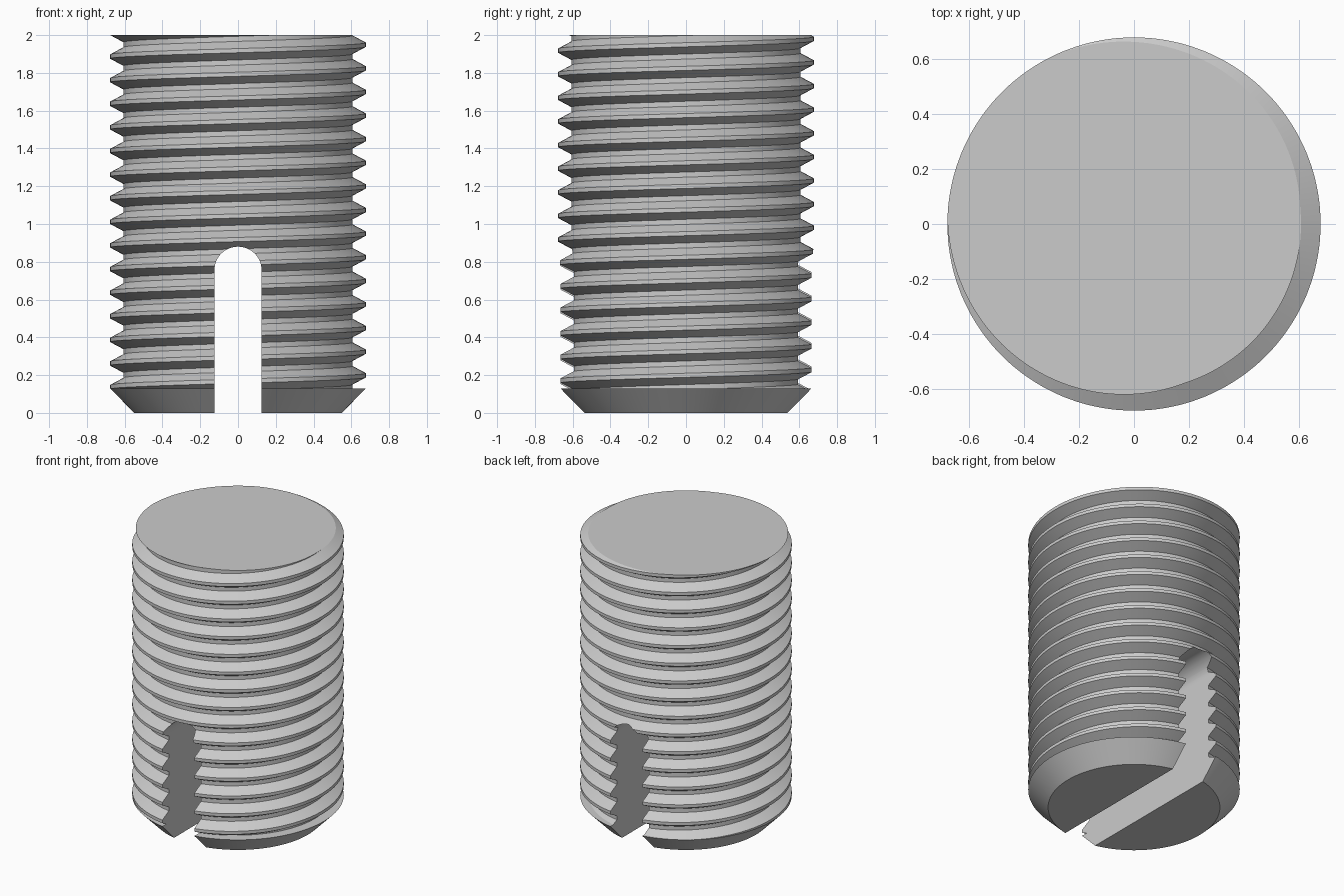
import bpy
import bmesh
from math import pi, cos, sin, floor, radians

cube = bpy.data.objects.get("Cube")
if cube:
    bpy.data.objects.remove(cube, do_unlink=True)

HEIGHT, CONE_TOP = 2.0, 0.13
CREST_R, ROOT_R, TIP_R = 0.677, 0.606, 0.55
PITCH, CREST, FLANK, ROOT = 0.125, 0.022, 0.038, 0.027
SEGMENTS = 144
SLOT_HALF, SLOT_TOP = 0.125, 0.88

steel = bpy.data.materials.new("plain grey steel")
steel.use_nodes = True
colour = (0.6, 0.6, 0.6, 1)
steel.diffuse_color = colour
steel.node_tree.nodes["Principled BSDF"].inputs["Base Color"].default_value = colour


def make_object(name, bm):
    bmesh.ops.recalc_face_normals(bm, faces=bm.faces)
    mesh = bpy.data.meshes.new(name)
    bm.to_mesh(mesh)
    bm.free()
    mesh.materials.append(steel)
    obj = bpy.data.objects.new(name, mesh)
    bpy.context.collection.objects.link(obj)
    return obj


def crest_edge(angle):
    """Height of the upper edge of the top crest, climbing one pitch per turn."""
    return HEIGHT + PITCH * (angle / (2 * pi) - 115 / 360)


def thread_radius(angle, z):
    depth = (crest_edge(angle) - z) / PITCH
    d = (depth - floor(depth + 1e-7)) * PITCH
    if d <= CREST:
        t = 0
    elif d <= CREST + FLANK:
        t = (d - CREST) / FLANK
    elif d <= CREST + FLANK + ROOT:
        t = 1
    else:
        t = (PITCH - d) / FLANK
    return CREST_R + (ROOT_R - CREST_R) * t


# Threaded stud: one profile column per angle, with the thread cut off at both ends
def column(angle):
    points = [(0, 0), (TIP_R, 0), (CREST_R, CONE_TOP)]
    for turn in range(-17, 3):
        base = crest_edge(angle) + turn * PITCH
        for drop in (CREST + FLANK + ROOT, CREST + FLANK, CREST, 0):
            z = min(max(base - drop, CONE_TOP), HEIGHT)
            points.append((thread_radius(angle, z), z))
    return points + [(0, HEIGHT)]


bm = bmesh.new()
columns = []
for i in range(SEGMENTS + 1):
    a = 2 * pi * i / SEGMENTS
    columns.append([bm.verts.new((r * cos(a), r * sin(a), z)) for r, z in column(a)])
for left, right in zip(columns, columns[1:]):
    for j in range(len(left) - 1):
        bm.faces.new((left[j], right[j], right[j + 1], left[j + 1]))
bmesh.ops.remove_doubles(bm, verts=bm.verts, dist=0.00005)
bmesh.ops.dissolve_degenerate(bm, edges=bm.edges, dist=0.00001)
stud = make_object("threaded_stud", bm)

# Round-topped slot running through from front to back
outline = [(-SLOT_HALF, -0.2), (SLOT_HALF, -0.2)]
for i in range(33):
    a = pi * i / 32
    outline.append((SLOT_HALF * cos(a), SLOT_TOP - SLOT_HALF + SLOT_HALF * sin(a)))
bm = bmesh.new()
face = bm.faces.new([bm.verts.new((x, -1, z)) for x, z in outline])
sweep = bmesh.ops.extrude_face_region(bm, geom=[face])["geom"]
bmesh.ops.translate(bm, vec=(0, 2, 0),
                    verts=[v for v in sweep if isinstance(v, bmesh.types.BMVert)])
cutter = make_object("slot_cutter", bm)
cutter.hide_render = True

cut = stud.modifiers.new("slot", "BOOLEAN")
cut.operation = "DIFFERENCE"
cut.solver = "EXACT"
cut.object = cutter

bpy.ops.object.select_all(action="DESELECT")
stud.select_set(True)
bpy.context.view_layer.objects.active = stud
bpy.ops.object.modifier_apply(modifier=cut.name)
bpy.data.objects.remove(cutter, do_unlink=True)
bpy.ops.object.shade_smooth_by_angle(angle=radians(25))
